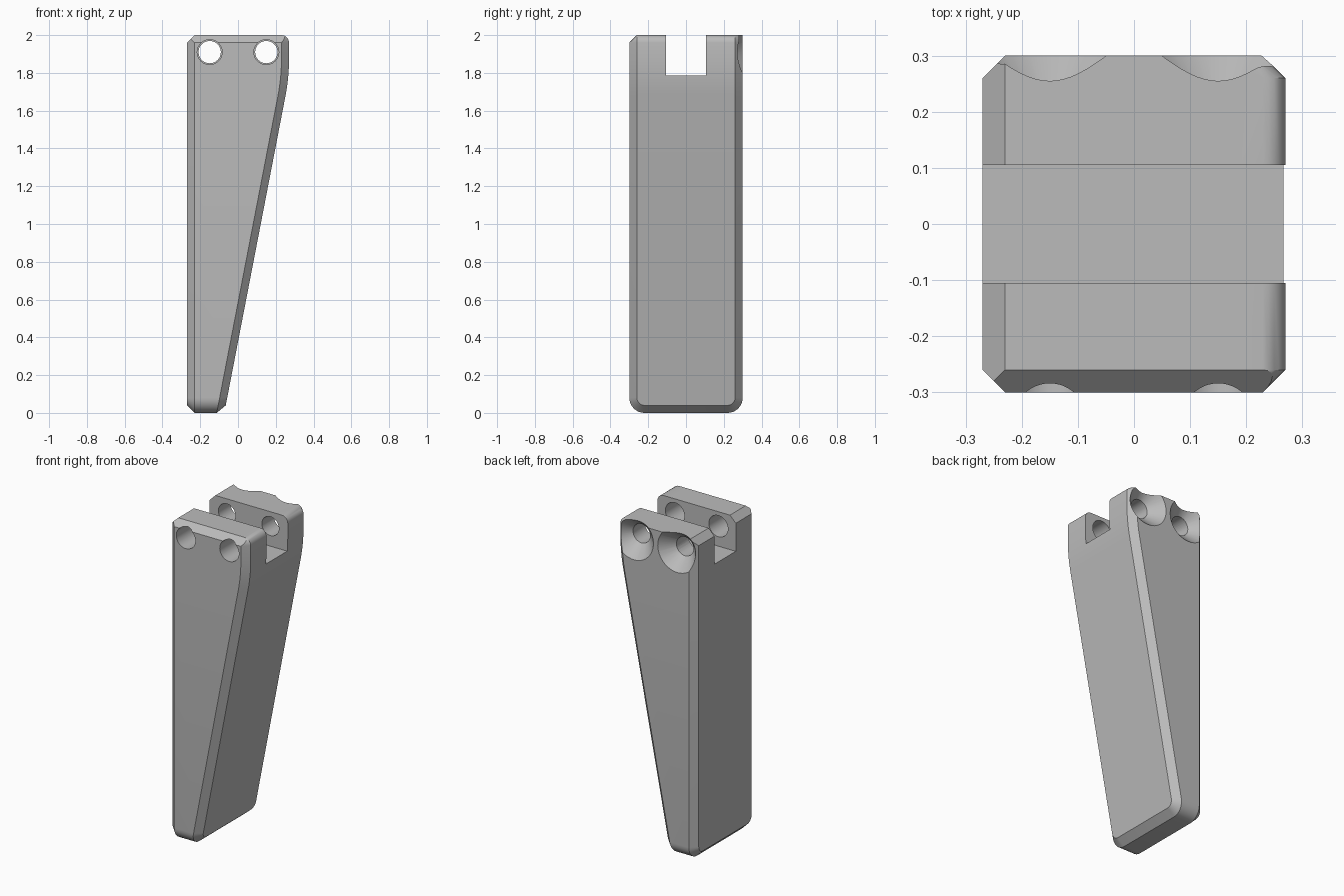
import bpy, bmesh, math
from mathutils import Matrix, Vector

cube = bpy.data.objects.get("Cube")
if cube:
    bpy.data.objects.remove(cube)

HALF_X, HALF_Y, TOP = 0.27, 0.3, 2.0
CHAMFER, CORNER = 0.04, 0.08
BEND_Z, BEND, SLOPE = 1.775, 0.096, 0.193

grey = bpy.data.materials.new("plain grey")
grey.use_nodes = True
grey.diffuse_color = (0.5, 0.5, 0.5, 1)
grey.node_tree.nodes["Principled BSDF"].inputs["Base Color"].default_value = grey.diffuse_color


def slant_x(z):
    """Tapered side: straight slope, soft bend, upright, rounded top."""
    if z < BEND_Z - BEND:
        return HALF_X - SLOPE * (BEND_Z - z)
    if z < BEND_Z + BEND:
        return HALF_X - SLOPE * (BEND_Z + BEND - z) ** 2 / (4 * BEND)
    if z > TOP - CHAMFER:
        rise = min(z - TOP + CHAMFER, CHAMFER)
        return HALF_X - CHAMFER + math.sqrt(CHAMFER ** 2 - rise ** 2)
    return HALF_X


def half_outline(inset, top):
    """Bottom to top points of one half of the rounded side outline."""
    r = CORNER - inset
    pts = []
    for i in range(9):
        a = math.pi / 2 * i / 8
        pts.append((HALF_Y - CORNER + r * math.sin(a), CORNER - r * math.cos(a)))
    side = HALF_Y - inset
    pts += [(side, BEND_Z - BEND + 2 * BEND * i / 8) for i in range(9)]
    for i in range(7):
        a = math.pi / 2 * i / 6
        pts.append((side, top - CHAMFER + CHAMFER * math.sin(a)))
    return pts


# Body: four rings lofted across the width
bm = bmesh.new()
rings = []
for inset, top, place in (
    (CHAMFER, TOP - CHAMFER, lambda z: -HALF_X),
    (0, TOP, lambda z: CHAMFER - HALF_X),
    (0, TOP, lambda z: slant_x(z) - CHAMFER),
    (CHAMFER, TOP, slant_x),
):
    pts = half_outline(inset, top)
    loop = pts + [(-y, z) for y, z in reversed(pts)]
    rings.append([bm.verts.new((place(z), y, z)) for y, z in loop])
n = len(rings[0])
for a, b in zip(rings, rings[1:]):
    for i in range(n):
        j = (i + 1) % n
        bm.faces.new((a[i], a[j], b[j], b[i]))
for ring in (rings[0], rings[-1]):
    for i in range(n // 2 - 1):
        bm.faces.new((ring[i], ring[i + 1], ring[n - 2 - i], ring[n - 1 - i]))

# Bevel along the top front edge
cut = bmesh.ops.bisect_plane(
    bm, geom=bm.verts[:] + bm.edges[:] + bm.faces[:], dist=1e-5,
    plane_co=Vector((0, -HALF_Y, TOP - CHAMFER)), plane_no=Vector((0, -1, 1)), clear_outer=True)
edges = [e for e in bm.edges if e.is_boundary]
bmesh.ops.holes_fill(bm, edges=edges, sides=0)
bmesh.ops.recalc_face_normals(bm, faces=bm.faces[:])
mesh = bpy.data.meshes.new("tapered_leg")
bm.to_mesh(mesh)
bm.free()
mesh.materials.append(grey)
leg = bpy.data.objects.new("tapered_leg", mesh)
bpy.context.collection.objects.link(leg)


def carve(name, build):
    """Subtract a temporary cutter from the leg."""
    bm = bmesh.new()
    build(bm)
    me = bpy.data.meshes.new(name)
    bm.to_mesh(me)
    bm.free()
    me.materials.append(grey)
    cutter = bpy.data.objects.new(name, me)
    cutter.hide_render = True
    bpy.context.collection.objects.link(cutter)
    mod = leg.modifiers.new(name, 'BOOLEAN')
    mod.operation, mod.solver, mod.object = 'DIFFERENCE', 'EXACT', cutter
    bpy.context.view_layer.objects.active = leg
    bpy.ops.object.modifier_apply(modifier=mod.name)
    bpy.data.objects.remove(cutter)


def drill(x, y0, y1, r0, r1):
    """Round or conical cutter running front to back."""
    place = Matrix.Translation((x, (y0 + y1) / 2, 1.91)) @ Matrix.Rotation(-math.pi / 2, 4, 'X')
    return lambda bm: bmesh.ops.create_cone(
        bm, cap_ends=True, segments=48, radius1=r0, radius2=r1, depth=y1 - y0, matrix=place)


# Slot across the top
carve("slot", lambda bm: bmesh.ops.create_cube(
    bm, size=1, matrix=Matrix.Translation((0, 0, 2.035)) @ Matrix.Diagonal((1, 0.21, 0.5, 1))))

# Bolt holes with conical recesses at the back
for x in (-0.15, 0.15):
    carve("front_hole", drill(x, -0.4, 0, 0.066, 0.066))
    carve("back_hole", drill(x, -0.02, 0.4, 0.059, 0.059))
    carve("back_recess", drill(x, 0.22, 0.32, 0.055, 0.155))

bpy.ops.object.select_all(action='DESELECT')
leg.select_set(True)
bpy.context.view_layer.objects.active = leg
bpy.ops.object.shade_smooth_by_angle(angle=math.radians(25))
